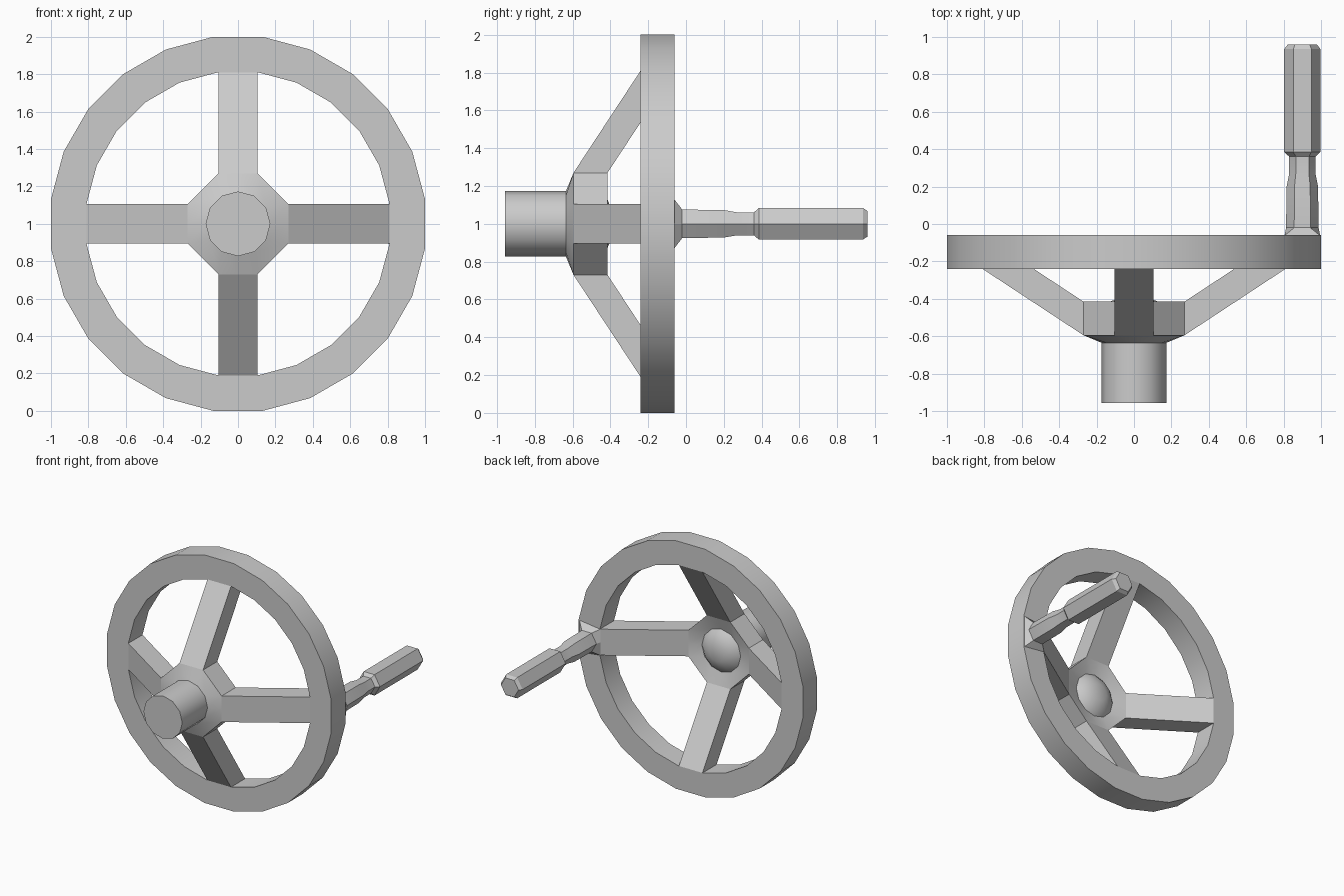
import bpy, bmesh
from math import cos, sin, pi, radians

if "Cube" in bpy.data.objects:
    bpy.data.objects.remove(bpy.data.objects["Cube"])


def loft(name, rings, closed=False, angle=31):
    """Skin matching rings of points; cap the ends or join last to first."""
    bm = bmesh.new()
    vr = [[bm.verts.new(p) for p in ring] for ring in rings]
    n = len(vr[0])
    pairs = list(zip(vr, vr[1:]))
    if closed:
        pairs.append((vr[-1], vr[0]))
    for a, b in pairs:
        for i in range(n):
            j = (i + 1) % n
            bm.faces.new((a[i], a[j], b[j], b[i]))
    if not closed:
        bm.faces.new(vr[0])
        bm.faces.new(vr[-1])
    bmesh.ops.recalc_face_normals(bm, faces=bm.faces)
    me = bpy.data.meshes.new(name)
    bm.to_mesh(me)
    bm.free()
    ob = bpy.data.objects.new(name, me)
    bpy.context.collection.objects.link(ob)
    bpy.ops.object.select_all(action='DESELECT')
    ob.select_set(True)
    bpy.context.view_layer.objects.active = ob
    bpy.ops.object.shade_smooth_by_angle(angle=radians(angle))
    return ob


def circle(r, y, n, cx=0.0, offset=0.0):
    return [(cx + r * cos(2 * pi * (i + offset) / n), y,
             1 + r * sin(2 * pi * (i + offset) / n)) for i in range(n)]


# Rim: 24-sided ring with rectangular section
k = 1 / cos(pi / 24)
loft("rim", [circle(r * k, y, 24, offset=0.5) for r, y in
             ((1.0, -0.24), (1.0, -0.06), (0.81, -0.06), (0.81, -0.24))],
     closed=True, angle=20)

# Hub: round boss, octagonal collar, dished back with a low dome
A, W = 0.27, 0.105


def octagon(y):
    quarter = [(A, 0), (A, W), (W, A)]
    pts = []
    for _ in range(4):
        pts += quarter
        quarter = [(-b, a) for a, b in quarter]
    return [(x, y, 1 + z) for x, z in pts]


loft("hub", [circle(0.173, -0.957, 12), circle(0.173, -0.635, 12),
             octagon(-0.595), octagon(-0.415),
             circle(0.173, -0.45, 12), circle(0.14, -0.42, 12),
             circle(0.067, -0.39, 12)])

# Four slanted spokes
for i, (c, s) in enumerate(((1, 0), (0, 1), (-1, 0), (0, -1))):
    def bar(r, y0, y1):
        return [(r * c - t * s, y, 1 + r * s + t * c)
                for t, y in ((-W, y0), (W, y0), (W, y1), (-W, y1))]
    loft(f"spoke_{i + 1}", [bar(A, -0.595, -0.415), bar(0.81, -0.24, -0.06)])

# Crank handle: flared foot, tapered neck, hexagonal grip
foot = [(0.095, 0), (0.095, 0.13), (-0.095, 0.107),
        (-0.095, 0), (-0.095, -0.107), (0.095, -0.13)]
profile = ((0.087, -0.02), (0.084, 0.2), (0.07, 0.27), (0.07, 0.36),
           (0.097, 0.385), (0.097, 0.935), (0.078, 0.96))
loft("handle", [[(0.9 + x, -0.062, 1 + z) for x, z in foot]] +
     [circle(r, y, 6, cx=0.9) for r, y in profile], angle=15)
